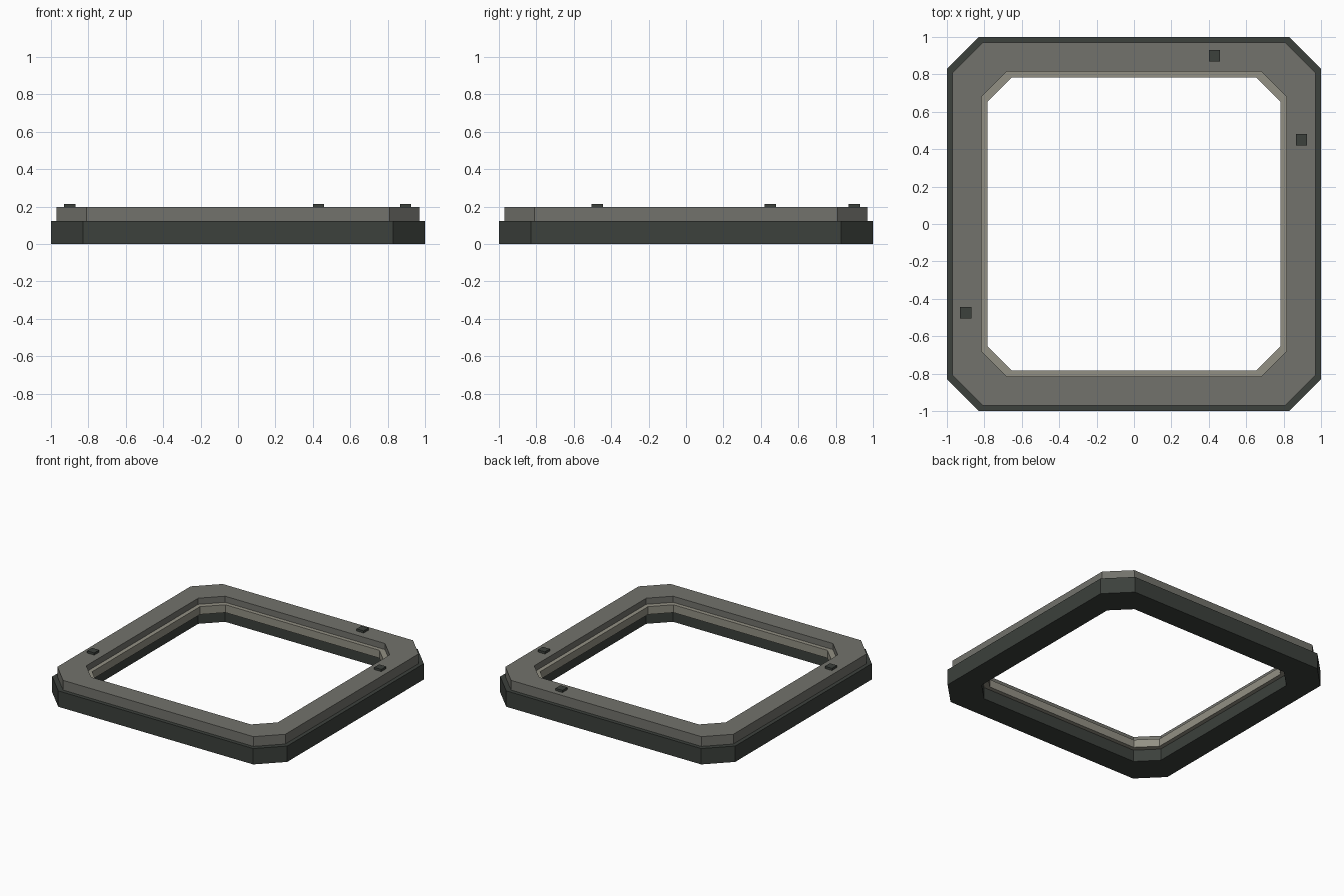
import bpy, bmesh

if "Cube" in bpy.data.objects:
    bpy.data.objects.remove(bpy.data.objects["Cube"])

def material(name, rgb):
    m = bpy.data.materials.new(name)
    m.diffuse_color = (*rgb, 1)
    m.use_nodes = True
    m.node_tree.nodes["Principled BSDF"].inputs["Base Color"].default_value = m.diffuse_color
    return m

dark = material("dark_green_grey", (0.045, 0.052, 0.045))
grey = material("warm_grey", (0.17, 0.17, 0.15))
tan = material("tan_grey", (0.29, 0.28, 0.23))

def octagon(half, flat):
    # square outline with cut corners; flat is where the corner cut starts
    return [(half, -flat), (half, flat), (flat, half), (-flat, half),
            (-half, flat), (-half, -flat), (-flat, -half), (flat, -half)]

def finish(bm, name, mat):
    bmesh.ops.recalc_face_normals(bm, faces=bm.faces)
    me = bpy.data.meshes.new(name)
    bm.to_mesh(me)
    bm.free()
    me.materials.append(mat)
    ob = bpy.data.objects.new(name, me)
    bpy.context.collection.objects.link(ob)
    return ob

def ring(name, outer, inner, z0, z1, mat):
    bm = bmesh.new()
    # closed cross-section: outer low, outer high, inner high, inner low
    loops = [[bm.verts.new((x, y, z)) for x, y in octagon(*o)]
             for o, z in ((outer, z0), (outer, z1), (inner, z1), (inner, z0))]
    for k in range(4):
        a, b = loops[k], loops[(k + 1) % 4]
        for i in range(8):
            j = (i + 1) % 8
            bm.faces.new((a[i], a[j], b[j], b[i]))
    return finish(bm, name, mat)

# Stacked frame rings
ring("base_frame", (1.0, 0.83), (0.815, 0.68), 0.0, 0.122, dark)
ring("top_frame", (0.97, 0.81), (0.815, 0.68), 0.122, 0.197, grey)

# Thin lip lining the opening
ring("inner_lip", (0.83, 0.69), (0.783, 0.655), 0.09, 0.15, tan)

# Small square pads on the top face
for i, (x, y) in enumerate([(0.43, 0.9), (0.895, 0.45), (-0.9, -0.475)]):
    bm = bmesh.new()
    bmesh.ops.create_cube(bm, size=1)
    bmesh.ops.scale(bm, vec=(0.06, 0.06, 0.022), verts=bm.verts)
    bmesh.ops.translate(bm, vec=(x, y, 0.203), verts=bm.verts)
    finish(bm, f"top_pad_{i + 1}", dark)
